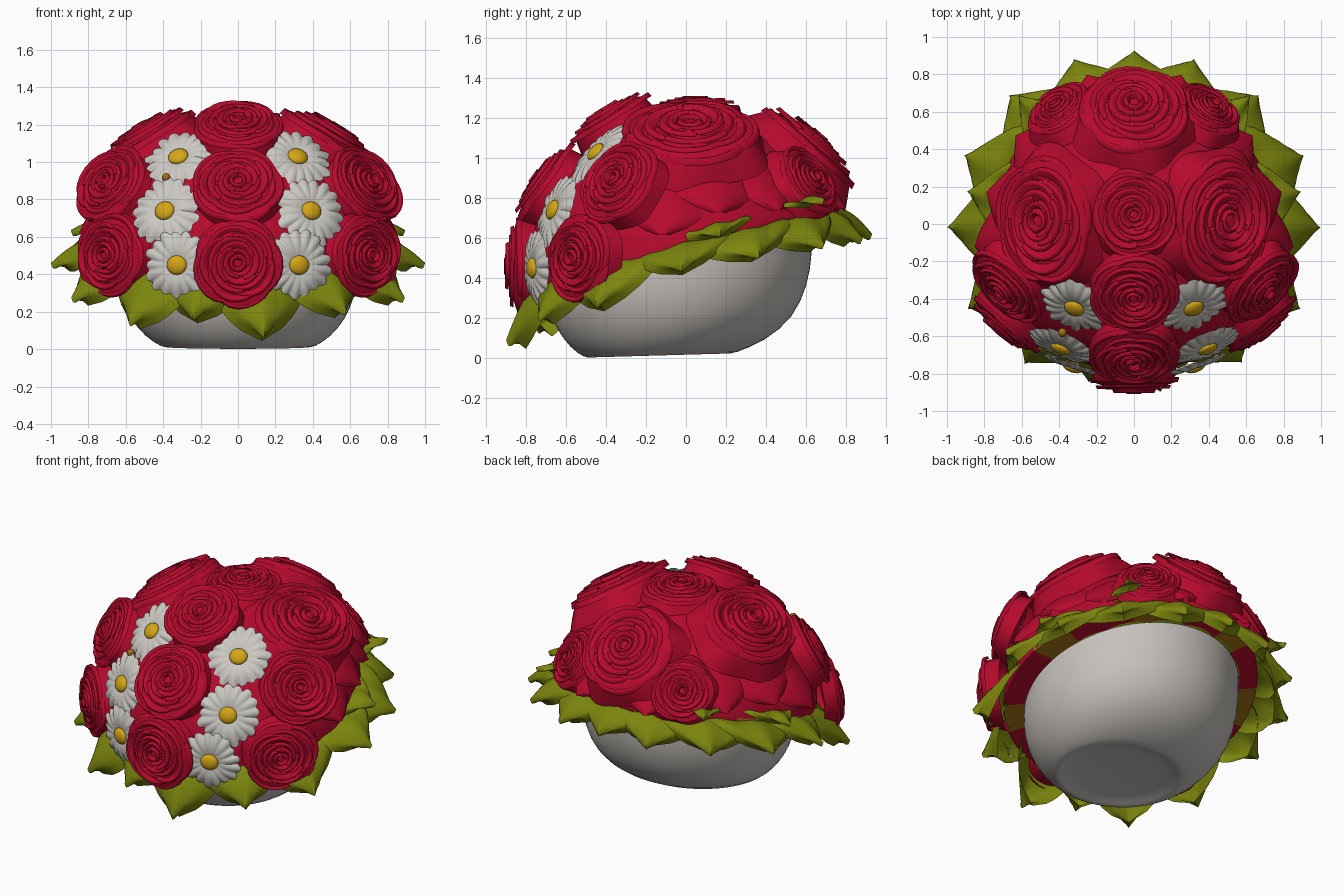
import bpy, bmesh, math, random
from mathutils import Vector, Matrix

if "Cube" in bpy.data.objects:
    bpy.data.objects.remove(bpy.data.objects["Cube"])

random.seed(4)
TILT = math.radians(15)
CENTRE = Vector((0, 0, 0.52))
RADII = Vector((0.79, 0.80, 0.68))
ROT = Matrix.Rotation(TILT, 3, 'X')


def material(name, rgb):
    m = bpy.data.materials.new(name)
    m.diffuse_color = (*rgb, 1)
    m.use_nodes = True
    m.node_tree.nodes["Principled BSDF"].inputs["Base Color"].default_value = m.diffuse_color
    return m


RED = material("rose red", (0.47, 0.003, 0.026))
GREEN = material("leaf green", (0.20, 0.235, 0.004))
WHITE = material("daisy white", (0.60, 0.58, 0.54))
CERAMIC = material("bowl white", (0.56, 0.53, 0.50))
YELLOW = material("pollen yellow", (0.66, 0.38, 0.008))
OCHRE = material("ochre", (0.36, 0.16, 0.008))


def finish(name, bm, *mats):
    bmesh.ops.recalc_face_normals(bm, faces=bm.faces)
    me = bpy.data.meshes.new(name)
    bm.to_mesh(me)
    bm.free()
    for p in me.polygons:
        p.use_smooth = True
    for m in mats:
        me.materials.append(m)
    ob = bpy.data.objects.new(name, me)
    bpy.context.collection.objects.link(ob)
    return ob


def patch(bm, nu, nv, fn):
    """Add a surface fn(u, v) with u and v from 0 to 1."""
    g = [[bm.verts.new(fn(i / nu, j / nv)) for j in range(nv + 1)] for i in range(nu + 1)]
    for i in range(nu):
        for j in range(nv):
            bm.faces.new((g[i][j], g[i + 1][j], g[i + 1][j + 1], g[i][j + 1]))


# Helpers that place things on the tilted mound, which narrows to the back
def taper(y):
    return 1 - .16 * max(0, y)


def level(p):
    q = ROT.transposed() @ (p - CENTRE)
    q.x /= taper(q.y)
    return math.sqrt(sum((q[i] / RADII[i]) ** 2 for i in range(3)))


def on_mound(p, k=1.0):
    return CENTRE + (p - CENTRE) * (k / level(p))


def frame(p, lean=0.0):
    q = ROT.transposed() @ (p - CENTRE)
    n = (ROT @ Vector([q[i] / RADII[i] ** 2 for i in range(3)])).normalized()
    n = (n + Vector((0, -lean, 0))).normalized()
    ref = Vector((0, 0, 1)) if n.z < 0.97 else Vector((0, 1, 0))
    up = (ref - n * ref.dot(n)).normalized()
    return up.cross(n), up, n


def placed(p, lift, lean=0.0):
    x, y, n = frame(p, lean)
    if level(p) < 1:
        p = on_mound(p)
    m = Matrix((x, y, n)).transposed().to_4x4()
    m.translation = p + n * lift
    return m


# Bowl: rings between a front point and a back point, with a sunken foot
def bowl():
    bm = bmesh.new()
    rings = [(-.45, .03, .17, .05, .34), (-.47, .0, .2, .02, .37), (-.51, .0, .24, .02, .41),
             (-.58, .05, .40, .085, .50), (-.64, .13, .54, .20, .58), (-.67, .20, .61, .36, .625),
             (-.69, .27, .635, .52, .645), (-.68, .34, .63, .68, .645)]
    n, prev = 40, None
    for yf, zf, yb, zb, rx in rings:
        ring = []
        for i in range(n):
            a = math.tau * i / n
            k = (1 - math.cos(a)) / 2
            ring.append(bm.verts.new((rx * math.sin(a), yf + (yb - yf) * k, zf + (zb - zf) * k)))
        if prev is None:
            bm.faces.new(ring)
        else:
            for i in range(n):
                bm.faces.new((prev[i], prev[(i + 1) % n], ring[(i + 1) % n], ring[i]))
        prev = ring
    ob = finish("bowl", bm, CERAMIC)
    ob.modifiers.new("smooth", 'SUBSURF').levels = 1


# Flower mound: flat underside, ochre patches showing along the lower edge
def mound():
    bm = bmesh.new()
    bmesh.ops.create_uvsphere(bm, u_segments=60, v_segments=40, radius=1)
    for f in bm.faces:
        c = f.calc_center_median()
        a = math.atan2(c.y, c.x)
        f.material_index = 1 if c.z < .1 and math.sin(7 * a + .6) > .4 else 0
    for v in bm.verts:
        q = Vector([v.co[i] * RADII[i] for i in range(3)])
        q.x *= taper(q.y)
        q.z = max(q.z, 0.0)
        v.co = CENTRE + ROT @ q
    finish("flower_mound", bm, RED, OCHRE)


# Rose: rings of overlapping cupped petals over a flared base
def rose(p, rx, ry, lift=0.01, lean=0.0, flare=0.3):
    bm = bmesh.new()
    rings = [(1.0, .05, 5), (.80, .15, 5), (.61, .21, 4), (.43, .25, 4), (.28, .27, 3), (.14, .28, 2)]
    spin = random.uniform(0, 6)
    for k, (r, h, n) in enumerate(rings):
        spin += 0.8
        for i in range(n):
            a0 = spin + math.tau * i / n
            span = math.tau / n * 1.4
            wob = random.uniform(-.03, .03)

            def petal(u, v):
                a = a0 + (u - .5) * span
                edge = abs(2 * u - 1)
                rim = r * (1.04 - (.15 if k < 2 else .07) * edge ** 2) + (u - .5) * .12 * min(1, r * 2) + wob * r
                if v < .7:      # cup wall
                    t = v / .7
                    rad = rim - .2 * min(1, r * 2.2) * (1 - t) ** 1.3
                    z = h + wob - .13 * (1 - t) ** 1.5
                else:           # rolled lip
                    t = (v - .7) / .3
                    rad = rim + .06 * t
                    z = h + wob + .02 * math.sin(math.pi * t) - (.12 if k == 0 else .07) * t * t
                return Vector((rad * math.cos(a), rad * math.sin(a), z))
            patch(bm, 8, 6, petal)

    def skirt(u, v):            # outermost petals running down to the mound
        a = math.tau * u
        rad = .93 + flare * v * (1 + .25 * math.sin(5 * a + spin))
        return Vector((rad * math.cos(a), rad * math.sin(a), .03 - .5 * v ** 1.2))
    patch(bm, 40, 5, skirt)

    def heart(u, v):            # fill beneath the petals
        a = math.tau * u
        return Vector((v * math.cos(a), v * math.sin(a), .2 - .18 * v * v))
    patch(bm, 24, 4, heart)
    bm.transform(placed(Vector(p), lift, lean) @ Matrix.Diagonal((rx, ry, (rx + ry) / 2, 1)))
    finish("rose", bm, RED)


# Daisy: notched disc of petals and a yellow button
def daisy(p, r):
    m = placed(Vector(p), 0.022, 0.3)
    bm = bmesh.new()
    count = 17
    size = [random.uniform(.92, 1.06) for _ in range(count)]

    def face(u, v):
        a = math.tau * u
        c = u * count
        ridge = abs(math.sin(math.pi * c))
        rim = r * (.88 + .12 * ridge ** .8) * size[int(c + 1e-6) % count]
        rad = rim * v
        z = .025 * math.sin(math.pi * v * .8) + .005 * ridge * v - .025 * v ** 3
        return Vector((rad * math.cos(a), rad * math.sin(a), z))
    patch(bm, count * 6, 6, face)
    bm.transform(m)
    finish("daisy_petals", bm, WHITE)
    bm = bmesh.new()
    bmesh.ops.create_uvsphere(bm, u_segments=16, v_segments=10, radius=1)
    bm.transform(m @ Matrix.Translation((0, 0, .018)) @ Matrix.Diagonal((.056, .052, .026, 1)))
    finish("daisy_centre", bm, YELLOW)


# Leaf: broad drooping blade around the rim; angle measured from the front
def leaf(deg, tip, width, droop, raise_by=0.0):
    a = math.radians(deg)
    d, s = Vector((math.sin(a), -math.cos(a), 0)), Vector((math.cos(a), math.sin(a), 0))
    base = 0.62
    bm = bmesh.new()

    def blade(u, v):
        x = 2 * v - 1
        w = width * (1 - u ** 4.5) ** .8 * (.85 + .25 * u)
        p = d * (base + (tip - base) * u - .10 * x * x) + s * (w * x)
        slope = .268 * (base * d.y + w * x * s.y)
        p.z = .51 + slope + raise_by * u + .08 * math.sin(math.pi * u) - droop * u * u
        p.z += -.03 * x * x * u + .014 * math.cos(x * 8) * u
        return p
    patch(bm, 14, 12, blade)
    finish("leaf", bm, GREEN)


# Large outer petal hugging the mound
def loose_petal(p, length, width):
    p = Vector(p)
    x, up, n = frame(p)
    bm = bmesh.new()

    def blade(u, v):
        t = 2 * v - 1
        w = width * math.sin(math.pi * (.2 + .78 * u)) ** .7
        return on_mound(p + x * (w * t) - up * (length * u), 1.01 + .09 * u - .05 * t * t)
    patch(bm, 10, 10, blade)
    finish("outer_petal", bm, RED)


bowl()
mound()

# Centre line of roses
rose((0, -.83, .46), .225, .23, flare=.1)
rose((0, -.70, .87), .23, .225, flare=.1)
rose((0, -.375, 1.19), .225, .215, lean=.12, flare=.1)
rose((0, .05, 1.235), .21, .21)
rose((0, .61, 1.05), .275, .28)

# Mirrored roses, daisies and outer petals
for s in (-1, 1):
    rose((s * .69, -.54, .50), .215, .205, 0, .3, .15)
    rose((s * .69, -.34, .88), .22, .21, 0, .3, .15)
    rose((s * .48, .02, 1.12), .32, .27)
    rose((s * .40, .61, .88), .18, .18)
    daisy((s * .305, -.42, 1.0), .195)
    daisy((s * .365, -.61, .72), .195)
    daisy((s * .315, -.73, .45), .185)
    loose_petal((s * .64, .15, 1.0), .34, .24)
    loose_petal((s * .52, .40, 1.0), .32, .20)
    loose_petal((s * .74, -.10, .86), .28, .22)
    loose_petal((s * .22, .70, .92), .2, .17)

# Small brown bud between two daisies
bm = bmesh.new()
bmesh.ops.create_uvsphere(bm, u_segments=10, v_segments=6, radius=.024)
bm.transform(placed(Vector((-.365, -.55, .89)), .045))
finish("bud", bm, OCHRE)

# Collar of leaves
for deg, tip, w, droop in [(9, .91, .27, .27), (-16, .88, .26, .18), (-38, .95, .27, .24), (38, .94, .28, .18)]:
    leaf(deg, tip, w, droop)
for s in (-1, 1):
    leaf(s * 63, 1.0, .27, .17)
    leaf(s * 89, 1.0, .26, .06)
    leaf(s * 112, .98, .30, .06)
    leaf(s * 136, .96, .31, .07)
    leaf(s * 160, .94, .30, .08)
    leaf(s * 101, .91, .22, .02, .10)
    leaf(s * 138, .93, .15, -.02, .13)
leaf(180, .93, .30, .07)
